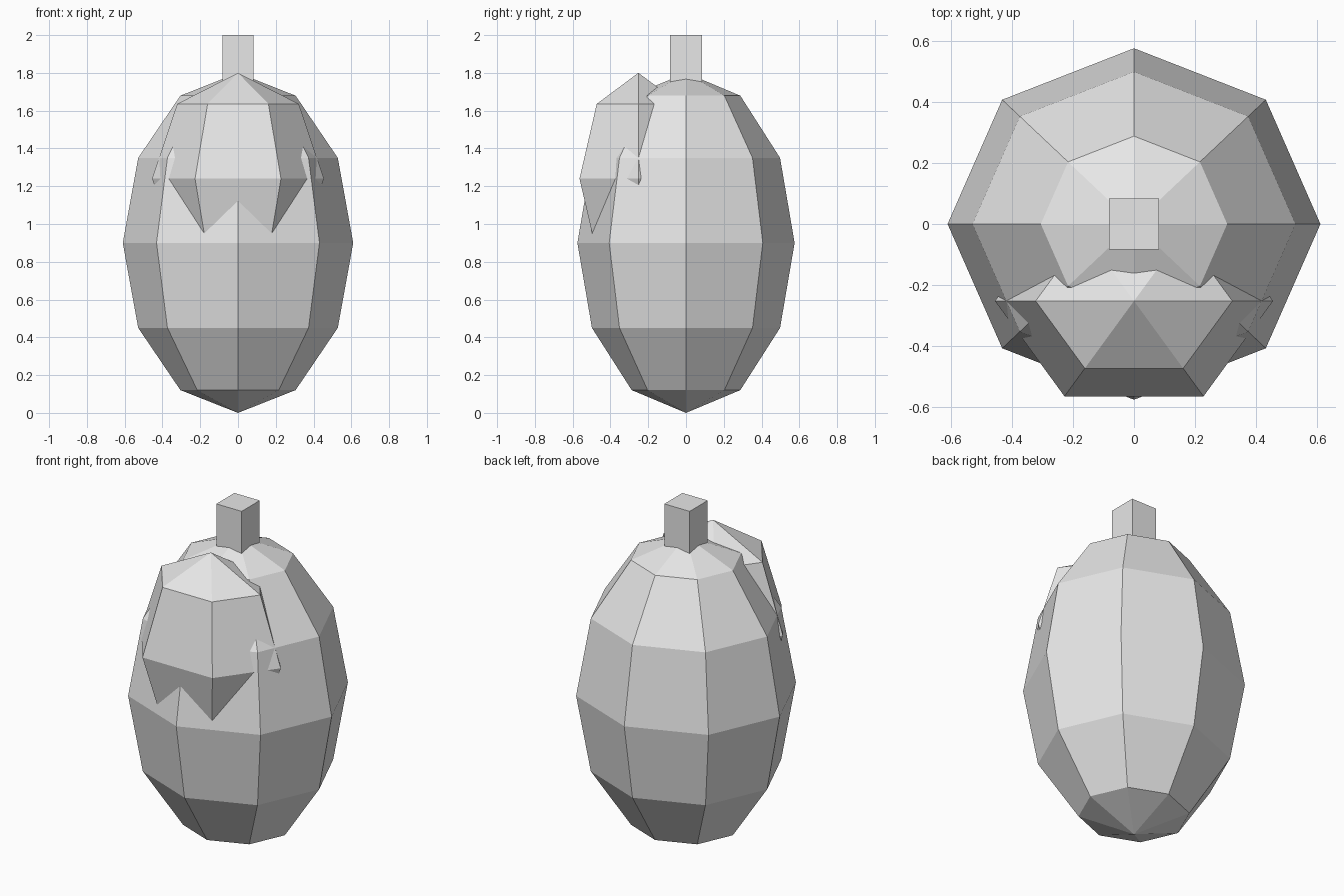
import bpy, bmesh
from math import sin, cos, pi

if "Cube" in bpy.data.objects:
    bpy.data.objects.remove(bpy.data.objects["Cube"])

grey = bpy.data.materials.new("plain grey")
grey.diffuse_color = (0.8, 0.8, 0.8, 1)
grey.use_nodes = True
grey.node_tree.nodes["Principled BSDF"].inputs["Base Color"].default_value = grey.diffuse_color


def finish(name, bm):
    bmesh.ops.recalc_face_normals(bm, faces=bm.faces[:])
    mesh = bpy.data.meshes.new(name)
    bm.to_mesh(mesh)
    bm.free()
    mesh.materials.append(grey)
    obj = bpy.data.objects.new(name, mesh)
    bpy.context.collection.objects.link(obj)
    return obj


def ellipsoid(name, segments, rings, centre, radii):
    """Flat-faced sphere with its first meridian on +x."""
    bm = bmesh.new()
    cx, cy, cz = centre
    rx, ry, rz = radii
    top = bm.verts.new((cx, cy, cz + rz))
    bottom = bm.verts.new((cx, cy, cz - rz))
    loops = []
    for r in range(1, rings):
        t = pi * r / rings
        loops.append([bm.verts.new((cx + rx * sin(t) * cos(2 * pi * s / segments),
                                    cy + ry * sin(t) * sin(2 * pi * s / segments),
                                    cz + rz * cos(t))) for s in range(segments)])
    for s in range(segments):
        n = (s + 1) % segments
        bm.faces.new((top, loops[0][s], loops[0][n]))
        bm.faces.new((bottom, loops[-1][n], loops[-1][s]))
        for a, b in zip(loops, loops[1:]):
            bm.faces.new((a[s], b[s], b[n], a[n]))
    return finish(name, bm)


# Main egg-shaped body
ellipsoid("body", 8, 6, (0, 0, 0.9), (0.61, 0.575, 0.9))

# Smaller bulge sunk into the upper front
ellipsoid("front_bulge", 6, 4, (0, -0.252, 1.24), (0.455, 0.36, 0.56))

# Square stem on top
bm = bmesh.new()
bmesh.ops.create_cube(bm, size=1)
bmesh.ops.scale(bm, vec=(0.165, 0.168, 0.32), verts=bm.verts)
bmesh.ops.translate(bm, vec=(0, 0, 1.84), verts=bm.verts)
finish("stem", bm)
